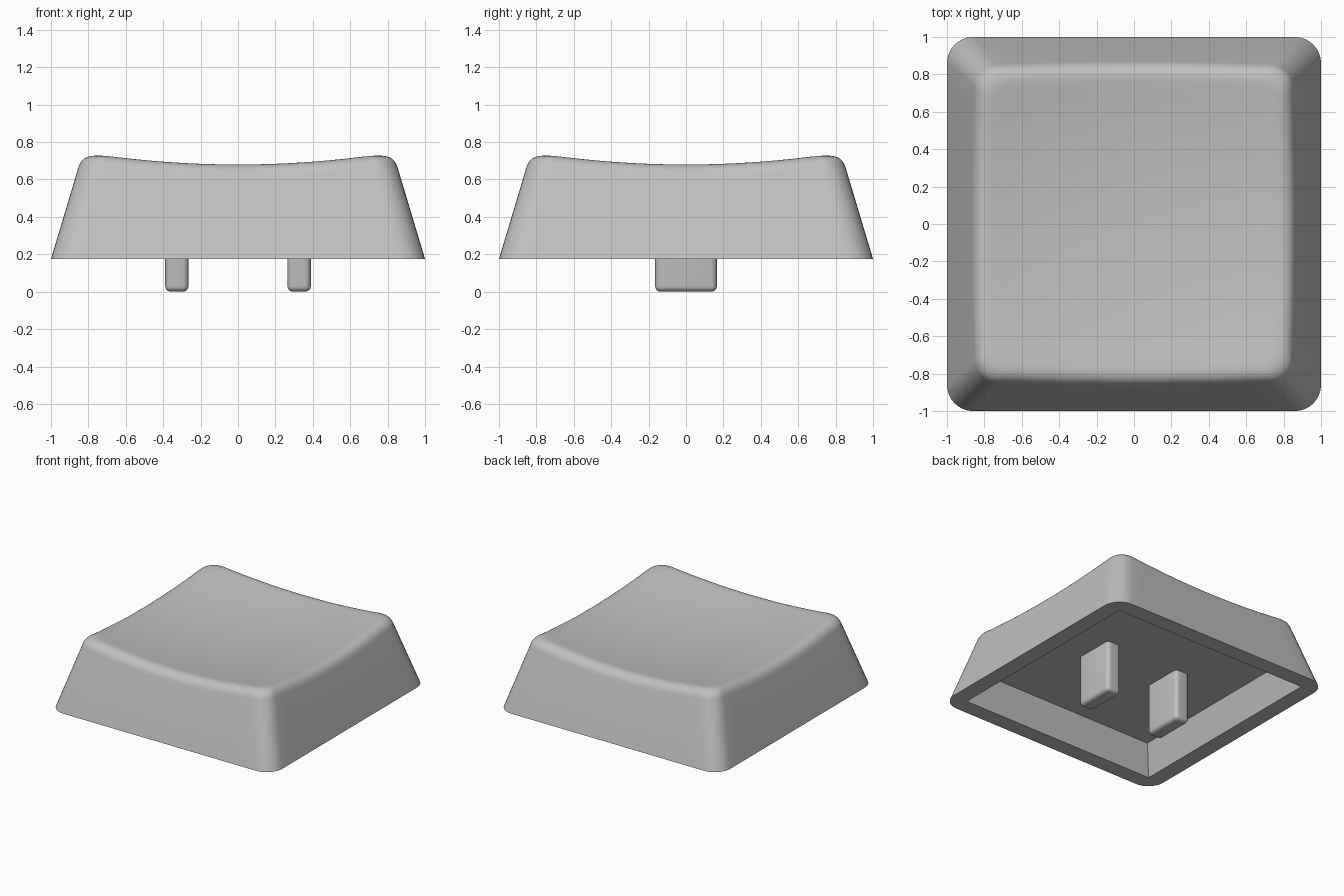
import bpy, bmesh, math
from mathutils import Vector

if "Cube" in bpy.data.objects:
    bpy.data.objects.remove(bpy.data.objects["Cube"])

grey = bpy.data.materials.new("light grey")
grey.diffuse_color = (0.53, 0.53, 0.53, 1)
grey.use_nodes = True
grey.node_tree.nodes["Principled BSDF"].inputs["Base Color"].default_value = grey.diffuse_color

BASE, CEILING, SLOPE = 0.175, 0.41, 0.3


def dish(x, y):
    return 0.62 + 0.1 * (x * x + y * y)


def outline(radius=0.14, arc=8, side=14):
    """Rounded square of half width 1, counter-clockwise."""
    pts = []
    c = 1 - radius
    for q in range(4):
        turn = q * math.pi / 2
        local = [(c + radius * math.cos(a), c + radius * math.sin(a))
                 for a in (i * math.pi / 2 / arc for i in range(arc + 1))]
        local += [(c - 2 * c * i / side, 1) for i in range(1, side)]
        for x, y in local:
            pts.append(Vector((x * math.cos(turn) - y * math.sin(turn),
                               x * math.sin(turn) + y * math.cos(turn))))
    return pts


def finish(bm, name):
    bmesh.ops.recalc_face_normals(bm, faces=bm.faces)
    mesh = bpy.data.meshes.new(name)
    bm.to_mesh(mesh)
    bm.free()
    mesh.materials.append(grey)
    ob = bpy.data.objects.new(name, mesh)
    bpy.context.collection.objects.link(ob)
    bpy.ops.object.select_all(action='DESELECT')
    ob.select_set(True)
    bpy.context.view_layer.objects.active = ob
    bpy.ops.object.shade_smooth_by_angle(angle=math.radians(35))
    return ob


def key_cap():
    unit = outline()
    square = [p / max(abs(p.x), abs(p.y)) for p in unit]
    rings = []

    # Cavity: ceiling, opening, then flat rim to the outer edge
    rings.append([(*(p * 0.80), CEILING) for p in square])
    rings.append([(*(p * 0.87), BASE) for p in square])
    rings.append([(*p, BASE) for p in unit])

    # Sharp meeting line of sloped wall and dished top, then a rounded edge
    corner = []
    for p in unit:
        h = 0.84
        for _ in range(8):
            h = 1 - SLOPE * (dish(*(p * h)) - BASE)
        corner.append(h)
    drop, inset, steps = 0.075, 0.085, 8
    for i in range(steps + 1):
        t = i / steps
        ring = []
        for p, h in zip(unit, corner):
            z = dish(*(p * h))
            a = Vector((*(p * (h + SLOPE * drop)), z - drop))
            b = Vector((*(p * h), z))
            q = p * (h - inset)
            c = Vector((*q, dish(*q)))
            ring.append(a * (1 - t) ** 2 + b * 2 * t * (1 - t) + c * t * t)
        rings.append(ring)

    # Dished top in shrinking rings
    for f in (0.9, 0.75, 0.6, 0.45, 0.3, 0.15):
        ring = []
        for p, h in zip(unit, corner):
            q = p * (h - inset) * f
            ring.append((*q, dish(*q)))
        rings.append(ring)

    bm = bmesh.new()
    loops = [[bm.verts.new(co) for co in r] for r in rings]
    n = len(unit)
    for lo, hi in zip(loops, loops[1:]):
        for i in range(n):
            j = (i + 1) % n
            bm.faces.new((lo[i], lo[j], hi[j], hi[i]))
    bm.faces.new(loops[0])
    centre = bm.verts.new((0, 0, dish(0, 0)))
    for i in range(n):
        bm.faces.new((loops[-1][i], loops[-1][(i + 1) % n], centre))
    finish(bm, "key_cap")


def post(name, x):
    bm = bmesh.new()
    bmesh.ops.create_cube(bm, size=1)
    for v in bm.verts:
        v.co = (x + v.co.x * 0.124, v.co.y * 0.33, (v.co.z + 0.5) * 0.45)
    # Round every edge except those buried in the ceiling
    edges = [e for e in bm.edges if min(v.co.z for v in e.verts) < 0.1]
    bmesh.ops.bevel(bm, geom=edges, offset=0.03, segments=5,
                    profile=0.5, affect='EDGES')
    finish(bm, name)


key_cap()
post("left_post", -0.327)
post("right_post", 0.327)
